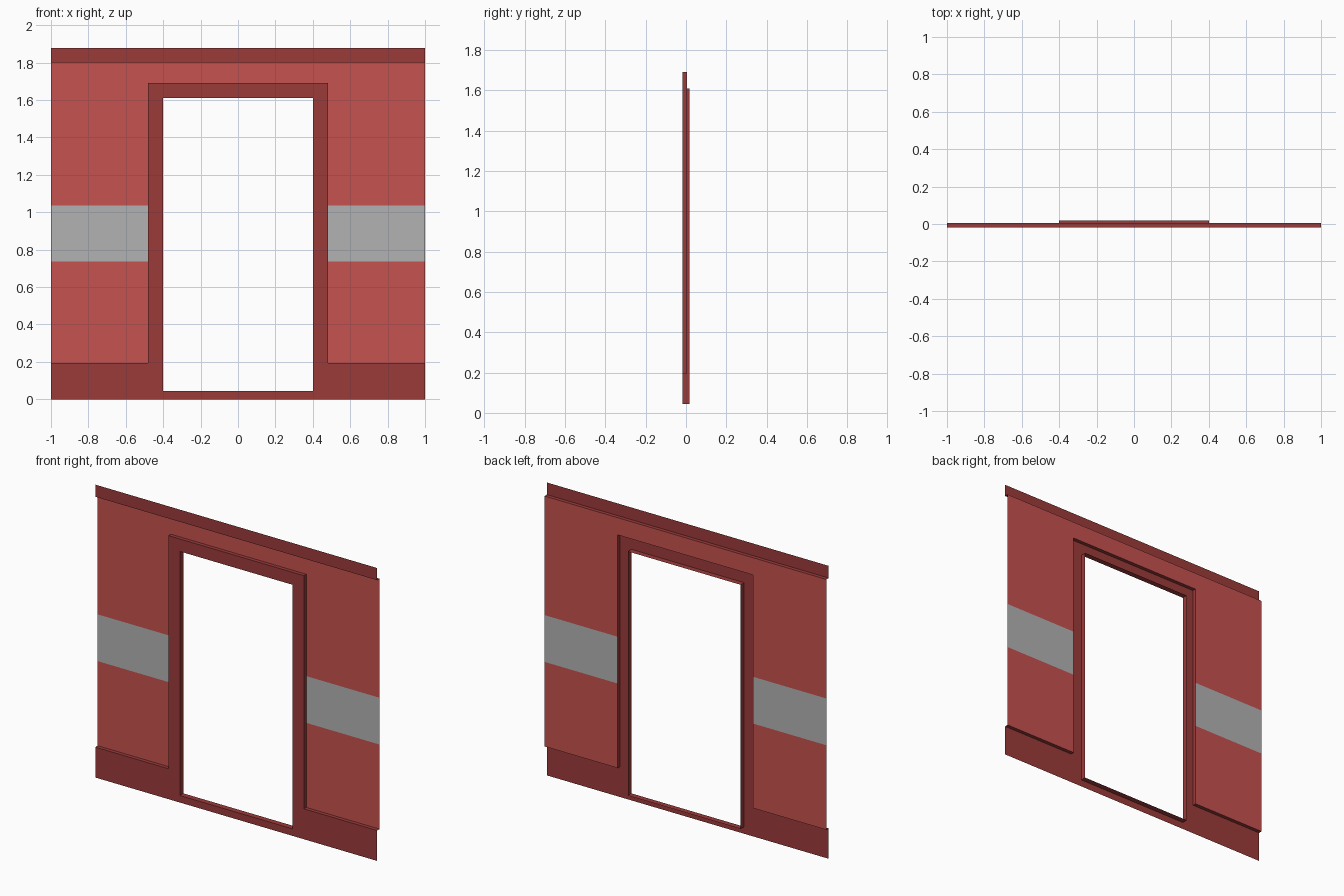
import bpy, bmesh

if "Cube" in bpy.data.objects:
    bpy.data.objects.remove(bpy.data.objects["Cube"])

# Depth layers: trim front, wall sheet, back rim of the opening
YF, YW, YB = -0.018, 0.006, 0.018
XO, XF, XI = 1.0, 0.48, 0.40               # outer edge, frame edge, opening edge
Z_SILL, Z_BASE, Z_HEAD, Z_FRAME, Z_BAND, Z_TOP = 0.045, 0.195, 1.61, 1.69, 1.8, 1.878
Z_G0, Z_G1 = 0.737, 1.037                  # grey stripe limits


def material(name, rgb):
    m = bpy.data.materials.new(name)
    m.diffuse_color = (*rgb, 1)
    m.use_nodes = True
    m.node_tree.nodes["Principled BSDF"].inputs["Base Color"].default_value = m.diffuse_color
    return m


RED = material("red", (0.565, 0.086, 0.078))
DARK = material("dark_red", (0.33, 0.043, 0.042))
GREY = material("grey", (0.45, 0.45, 0.45))


def sheet(bm, x0, x1, z0, z1, y):
    """Upright rectangle facing the front."""
    return bm.faces.new([bm.verts.new(p) for p in
                         ((x0, y, z0), (x1, y, z0), (x1, y, z1), (x0, y, z1))])


def step(bm, path, y0, y1):
    """Strip along an (x, z) path, running from depth y0 to y1."""
    for (xa, za), (xb, zb) in zip(path, path[1:]):
        bm.faces.new([bm.verts.new(p) for p in
                      ((xa, y0, za), (xb, y0, zb), (xb, y1, zb), (xa, y1, za))])


def finish(bm, name, mats):
    bmesh.ops.remove_doubles(bm, verts=bm.verts, dist=1e-5)
    me = bpy.data.meshes.new(name)
    bm.to_mesh(me)
    bm.free()
    for m in mats:
        me.materials.append(m)
    ob = bpy.data.objects.new(name, me)
    bpy.context.collection.objects.link(ob)
    return ob


# Wall panels: side sheets cut at the stripe, plus the sheet over the door
bm = bmesh.new()
levels = (Z_BASE, Z_G0, Z_G1, Z_FRAME, Z_BAND)
for x0, x1 in ((-XO, -XF), (XF, XO)):
    for z0, z1 in zip(levels, levels[1:]):
        sheet(bm, x0, x1, z0, z1, YW)
sheet(bm, -XF, XF, Z_FRAME, Z_BAND, YW)
for f in bm.faces:
    f.material_index = int(Z_G0 < f.calc_center_median().z < Z_G1)
finish(bm, "wall_panels", (RED, GREY))

# Skirting and door frame, raised in front of the wall
bm = bmesh.new()
for s in (-1, 1):
    for a, b, z0, z1 in ((XF, XO, 0, Z_SILL), (XF, XO, Z_SILL, Z_BASE),
                         (XI, XF, 0, Z_SILL), (XI, XF, Z_SILL, Z_BASE),
                         (XI, XF, Z_BASE, Z_HEAD), (XI, XF, Z_HEAD, Z_FRAME)):
        sheet(bm, min(s * a, s * b), max(s * a, s * b), z0, z1, YF)
sheet(bm, -XI, XI, 0, Z_SILL, YF)
sheet(bm, -XI, XI, Z_HEAD, Z_FRAME, YF)
step(bm, [(-XO, Z_BASE), (-XF, Z_BASE), (-XF, Z_FRAME),
          (XF, Z_FRAME), (XF, Z_BASE), (XO, Z_BASE)], YF, YW)
finish(bm, "skirting_and_door_frame", (DARK,))

# Lining of the door opening, reaching behind the wall
bm = bmesh.new()
step(bm, [(-XI, Z_SILL), (XI, Z_SILL), (XI, Z_HEAD),
          (-XI, Z_HEAD), (-XI, Z_SILL)], YF, YB)
finish(bm, "door_lining", (DARK,))

# Top band
bm = bmesh.new()
sheet(bm, -XO, XO, Z_BAND, Z_TOP, YF)
step(bm, [(XO, Z_BAND), (-XO, Z_BAND)], YF, YW)
finish(bm, "top_band", (DARK,))
